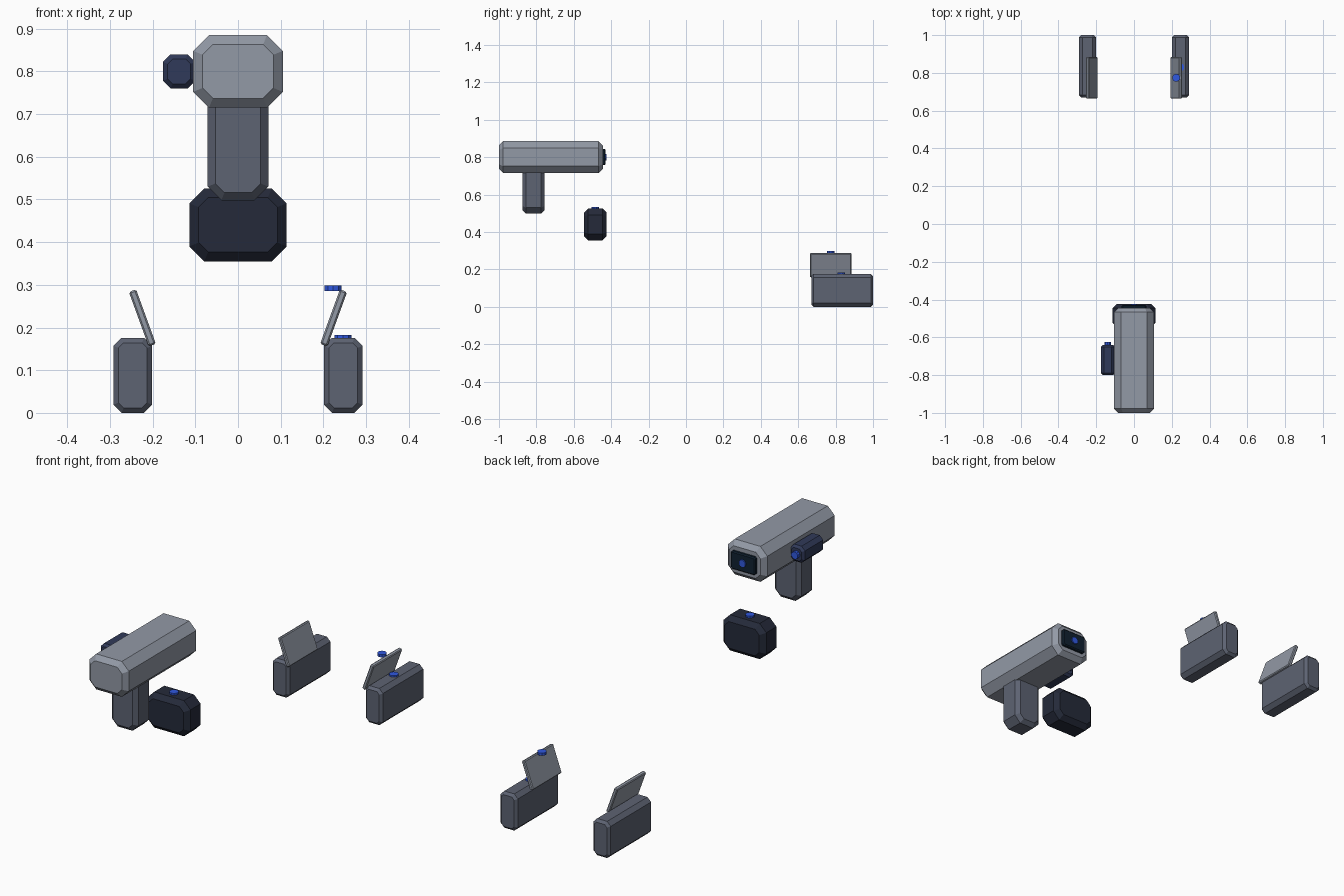
import bpy, bmesh, math
from mathutils import Matrix

if "Cube" in bpy.data.objects:
    bpy.data.objects.remove(bpy.data.objects["Cube"])


def material(name, rgb):
    m = bpy.data.materials.new(name)
    m.diffuse_color = (*rgb, 1)
    m.use_nodes = True
    m.node_tree.nodes["Principled BSDF"].inputs["Base Color"].default_value = m.diffuse_color
    return m


LIGHT = material("light_grey", (0.29, 0.32, 0.38))
MID = material("mid_grey", (0.11, 0.125, 0.17))
DARK = material("dark_navy", (0.018, 0.023, 0.042))
NAVY = material("navy", (0.03, 0.042, 0.10))
GLASS = material("screen_dark", (0.005, 0.015, 0.03))
BLUE = material("blue", (0.03, 0.10, 0.75))


def finish(name, bm, mat):
    bmesh.ops.recalc_face_normals(bm, faces=bm.faces)
    me = bpy.data.meshes.new(name)
    bm.to_mesh(me)
    bm.free()
    me.materials.append(mat)
    ob = bpy.data.objects.new(name, me)
    bpy.context.collection.objects.link(ob)
    return ob


def octa_block(name, x, y, z, chamfer, bevel, mat):
    """Octagonal x-z profile run along y, with bevelled ends."""
    bm = bmesh.new()
    cx, cz = sum(x) / 2, sum(z) / 2
    rings = []
    for yy, d in ((y[0], bevel), (y[0] + bevel, 0), (y[1] - bevel, 0), (y[1], bevel)):
        w, h = (x[1] - x[0]) / 2 - d, (z[1] - z[0]) / 2 - d
        c = chamfer - d * (2 - math.sqrt(2))
        pts = [(w, h - c), (w - c, h), (c - w, h), (-w, h - c),
               (-w, c - h), (c - w, -h), (w - c, -h), (w, c - h)]
        rings.append([bm.verts.new((cx + px, yy, cz + pz)) for px, pz in pts])
    for a, b in zip(rings, rings[1:]):
        for i in range(8):
            j = (i + 1) % 8
            bm.faces.new((a[i], a[j], b[j], b[i]))
    bm.faces.new(rings[0])
    bm.faces.new(rings[-1])
    return finish(name, bm, mat)


def button(name, loc, radius, depth, along_y=False):
    bm = bmesh.new()
    rot = Matrix.Rotation(math.pi / 2, 4, 'X') if along_y else Matrix()
    bmesh.ops.create_cone(bm, cap_ends=True, segments=10, radius1=radius,
                          radius2=radius, depth=depth,
                          matrix=Matrix.Translation(loc) @ rot)
    return finish(name, bm, BLUE)


def flap(name, loc, size, tilt, mat):
    bm = bmesh.new()
    bmesh.ops.create_cube(bm, size=1, matrix=Matrix.Diagonal((*size, 1)))
    bmesh.ops.bevel(bm, geom=bm.edges[:], offset=0.004, segments=1, affect='EDGES')
    bm.transform(Matrix.Translation(loc) @ Matrix.Rotation(tilt, 4, 'Y'))
    return finish(name, bm, mat)


# Main body, grip and detached battery
octa_block("body", (-0.105, 0.105), (-1.0, -0.445), (0.715, 0.885), 0.037, 0.022, LIGHT)
octa_block("grip", (-0.071, 0.071), (-0.874, -0.757), (0.498, 0.78), 0.032, 0.018, MID)
octa_block("battery", (-0.114, 0.114), (-0.545, -0.424), (0.355, 0.526), 0.035, 0.022, DARK)
button("battery_button", (0, -0.485, 0.528), 0.021, 0.013)

# Rear screen and its button
octa_block("rear_screen", (-0.065, 0.065), (-0.455, -0.430), (0.757, 0.843), 0.007, 0.005, GLASS)
button("rear_button", (0, -0.431, 0.80), 0.018, 0.013, True)

# Side module
octa_block("side_module", (-0.176, -0.100), (-0.80, -0.64), (0.76, 0.84), 0.018, 0.011, NAVY)
button("side_button", (-0.139, -0.634, 0.80), 0.018, 0.020, True)

# Pair of separate side units with tilted flaps
for side, s in (("left", -1), ("right", 1)):
    octa_block(side + "_unit", sorted((0.201 * s, 0.292 * s)), (0.67, 1.0),
               (0.0, 0.176), 0.019, 0.012, MID)
    flap(side + "_flap", (0.224 * s, 0.774, 0.2225), (0.018, 0.22, 0.136),
         math.radians(20) * s, LIGHT)

# Buttons on the right unit only
button("flap_button", (0.223, 0.774, 0.2925), 0.021, 0.013)
button("unit_button", (0.246, 0.83, 0.1765), 0.021, 0.013)
